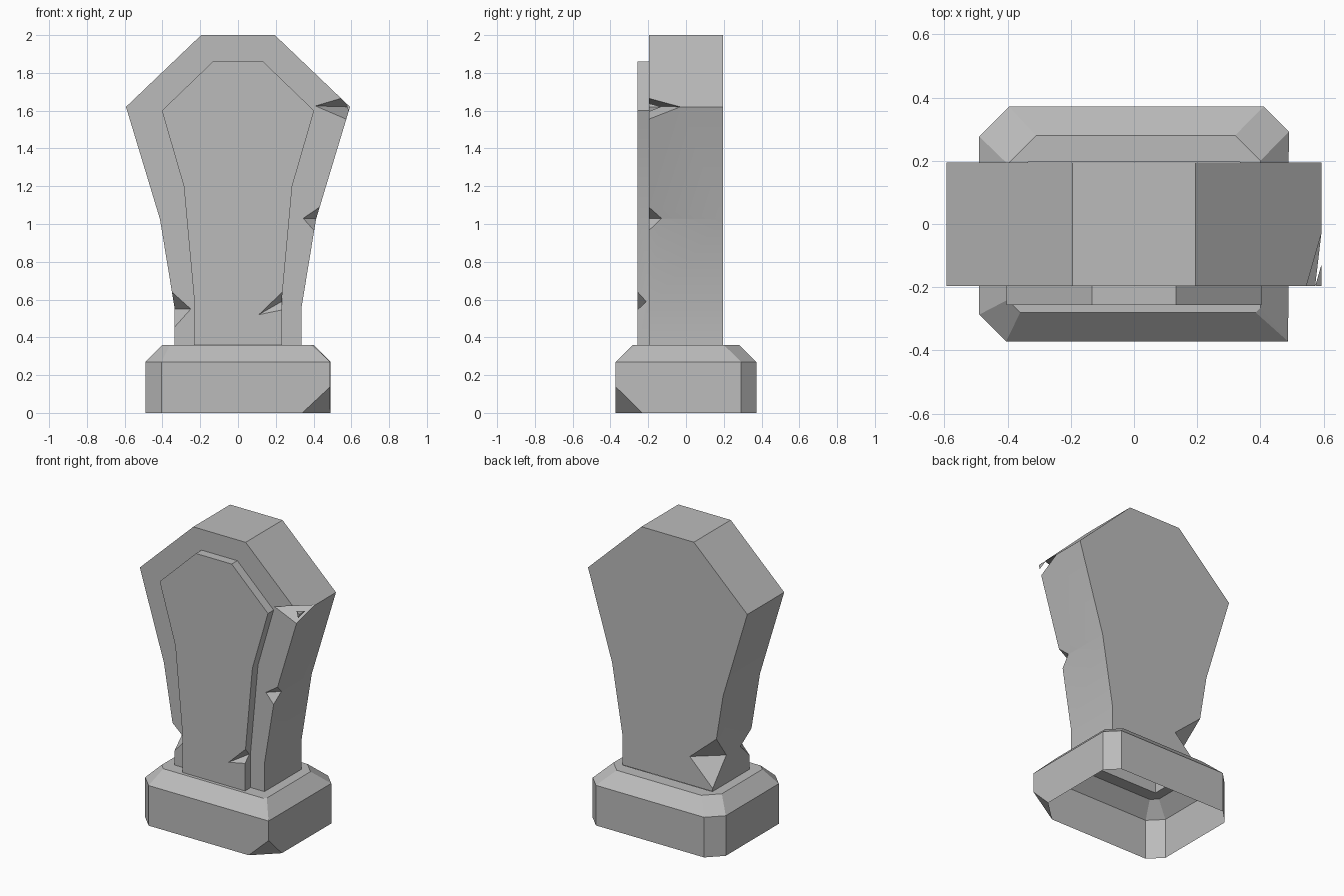
import bpy, bmesh, math
from mathutils import Vector

cube = bpy.data.objects.get("Cube")
if cube:
    bpy.data.objects.remove(cube, do_unlink=True)

# Single stone colour
stone = bpy.data.materials.new("grey stone")
stone.use_nodes = True
GREY = (0.5, 0.5, 0.5, 1)
stone.diffuse_color = GREY
stone.node_tree.nodes["Principled BSDF"].inputs["Base Color"].default_value = GREY


def add_object(name, bm):
    bmesh.ops.recalc_face_normals(bm, faces=bm.faces)
    mesh = bpy.data.meshes.new(name)
    bm.to_mesh(mesh)
    bm.free()
    mesh.materials.append(stone)
    obj = bpy.data.objects.new(name, mesh)
    bpy.context.collection.objects.link(obj)
    return obj


def activate(obj):
    bpy.ops.object.select_all(action='DESELECT')
    obj.select_set(True)
    bpy.context.view_layer.objects.active = obj


def extrude_profile(name, half, y0, y1):
    """Mirror a half outline of (x, z) points and extrude it along y."""
    outline = half + [(-x, z) for x, z in reversed(half)]
    bm = bmesh.new()
    face = bm.faces.new([bm.verts.new((x, y0, z)) for x, z in outline])
    out = bmesh.ops.extrude_face_region(bm, geom=[face], use_keep_orig=True)
    moved = [v for v in out["geom"] if isinstance(v, bmesh.types.BMVert)]
    bmesh.ops.translate(bm, vec=(0, y1 - y0, 0), verts=moved)
    return add_object(name, bm)


def chip(obj, top, bottom, a, b):
    """Cut a wedge out of an edge: top and bottom lie on it, a and b beside it."""
    points = [Vector(p) for p in (top, bottom, a, b)]
    centre = (points[2] + points[3]) / 2
    bm = bmesh.new()
    for p in points:
        bm.verts.new(centre + (p - centre) * 1.3)
    bmesh.ops.convex_hull(bm, input=bm.verts)
    cutter = add_object("chip_cutter", bm)
    cutter.hide_render = True
    mod = obj.modifiers.new("chip", 'BOOLEAN')
    mod.operation, mod.solver, mod.object = 'DIFFERENCE', 'EXACT', cutter
    activate(obj)
    bpy.ops.object.modifier_apply(modifier=mod.name)
    bpy.data.objects.remove(cutter, do_unlink=True)


def finish(obj, open_below=None):
    """Remove the hidden underside and shade smooth between sharp edges."""
    if open_below:
        bm = bmesh.new()
        bm.from_mesh(obj.data)
        under = [f for f in bm.faces if all(v.co.z < open_below for v in f.verts)]
        bmesh.ops.delete(bm, geom=under, context='FACES')
        bm.to_mesh(obj.data)
        bm.free()
    activate(obj)
    bpy.ops.object.shade_smooth_by_angle(angle=math.radians(25))


# Upright slab, widening to its shoulders
slab = extrude_profile("upright_slab", [
    (0.335, 0.36), (0.335, 0.55), (0.413, 1.025), (0.593, 1.62), (0.195, 2.0)],
    -0.197, 0.195)
chip(slab, (0.545, -0.197, 1.665), (0.573, -0.197, 1.555),
     (0.41, -0.197, 1.625), (0.593, -0.03, 1.62))
chip(slab, (0.433, -0.197, 1.09), (0.403, -0.197, 0.965),
     (0.345, -0.197, 1.03), (0.414, -0.13, 1.03))
chip(slab, (-0.35, -0.197, 0.64), (-0.335, -0.197, 0.455),
     (-0.25, -0.197, 0.55), (-0.335, -0.1, 0.55))
chip(slab, (-0.363, 0.195, 0.72), (-0.335, 0.195, 0.38),
     (-0.165, 0.195, 0.55), (-0.335, 0.05, 0.55))
finish(slab, 0.37)

# Raised front panel
panel = extrude_profile("front_panel", [
    (0.232, 0.36), (0.232, 0.6), (0.287, 1.2), (0.403, 1.6), (0.133, 1.86)],
    -0.257, -0.197)
chip(panel, (0.235, -0.257, 0.64), (0.232, -0.257, 0.545),
     (0.11, -0.257, 0.52), (0.232, -0.21, 0.59))
finish(panel, 0.37)


# Plinth: hollow, sloped shoulder and uneven cut corners
def ring(hx, hy, cuts, z):
    """Rectangle with cut corners; cuts run front-right, back-right, back-left, front-left."""
    points = []
    for (sx, sy), c in zip(((1, -1), (1, 1), (-1, 1), (-1, -1)), cuts):
        along_x = (sx * (hx - c), sy * hy, z)
        along_y = (sx * hx, sy * (hy - c), z)
        points += [along_x, along_y] if sx * sy < 0 else [along_y, along_x]
    return points


corner_cuts = (0.002, 0.08, 0.095, 0.085)
bm = bmesh.new()
loops = [[bm.verts.new(p) for p in ring(*spec)] for spec in (
    (0.49, 0.372, corner_cuts, 0),
    (0.49, 0.372, corner_cuts, 0.27),
    (0.4, 0.28, (0.015, 0.08, 0.09, 0.04), 0.36),
    (0.335, 0.197, (0, 0, 0, 0), 0.36))]
for low, high in zip(loops, loops[1:]):
    for i in range(8):
        j = (i + 1) % 8
        bm.faces.new((low[i], low[j], high[j], high[i]))
bmesh.ops.remove_doubles(bm, verts=bm.verts, dist=0.004)

# Broken lower front corner of the plinth
cut = bmesh.ops.bisect_plane(
    bm, geom=bm.verts[:] + bm.edges[:] + bm.faces[:], dist=1e-5,
    plane_co=(0.49, -0.372, 0.14), plane_no=(1 / 0.15, -1 / 0.142, -1 / 0.14),
    clear_outer=True)
rim = [v for v in cut["geom_cut"] if isinstance(v, bmesh.types.BMVert)]
bmesh.ops.contextual_create(bm, geom=rim)
plinth = add_object("plinth", bm)
finish(plinth)
